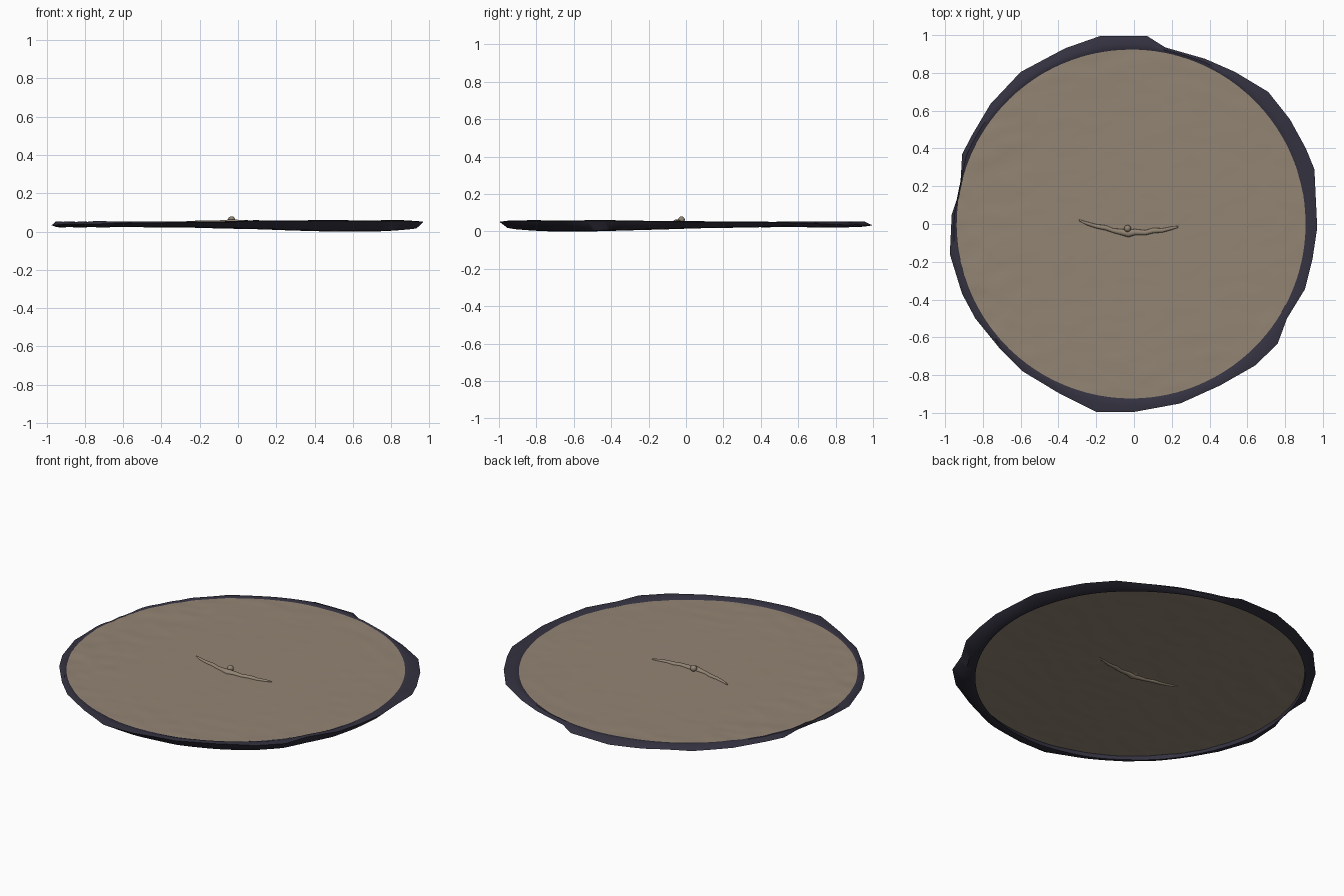
import bpy, bmesh, math
from mathutils import Vector, noise

if "Cube" in bpy.data.objects:
    bpy.data.objects.remove(bpy.data.objects["Cube"])

CX, R = -0.015, 0.925      # centre and radius of the tan disc


def material(name, rgb):
    m = bpy.data.materials.new(name)
    m.diffuse_color = (*rgb, 1)
    m.use_nodes = True
    m.node_tree.nodes["Principled BSDF"].inputs["Base Color"].default_value = m.diffuse_color
    return m


tan = material("tan clay", (0.29, 0.232, 0.172))
navy = material("dark navy", (0.034, 0.031, 0.05))


def finish(bm, name, mat, angle=50):
    me = bpy.data.meshes.new(name)
    bm.to_mesh(me)
    bm.free()
    ob = bpy.data.objects.new(name, me)
    bpy.context.collection.objects.link(ob)
    me.materials.append(mat)
    bpy.ops.object.select_all(action='DESELECT')
    ob.select_set(True)
    bpy.context.view_layer.objects.active = ob
    bpy.ops.object.shade_smooth_by_angle(angle=math.radians(angle))
    return ob


def sheet_z(x, y):
    """Slightly uneven sheet, rougher toward the edge and the left."""
    r = math.hypot(x - CX, y) / R
    rough = 0.0004 + 0.0022 * r ** 4 + (0.0025 * r * r if x < -0.55 else 0)
    return 0.048 + rough * noise.noise(Vector((x * 9, y * 16, 0.3))) \
        + 0.003 * r * r * noise.noise(Vector((x * 2, y * 2, 5)))


def loft(bm, rings, close):
    n = len(rings[0])
    pairs = list(zip(rings, rings[1:])) + ([(rings[-1], rings[0])] if close else [])
    for a, b in pairs:
        for i in range(n):
            j = (i + 1) % n
            bm.faces.new((a[i], b[i], b[j], a[j]))


# Thin sheet with light ripples
bm = bmesh.new()
SEG, RINGS = 160, 60
rings = []
for k in range(1, RINGS + 1):
    ring = []
    for i in range(SEG):
        a = 2 * math.pi * i / SEG
        x, y = CX + R * k / RINGS * math.cos(a), R * k / RINGS * math.sin(a)
        ring.append(bm.verts.new((x, y, sheet_z(x, y))))
    rings.append(ring)
loft(bm, rings, False)
bm.faces.new(rings[0])
finish(bm, "ground_disc", tan)

# Ragged rim: outer outline, counter-clockwise from the right
outline = [(.97, -.02), (.955, .29), (.91, .40), (.825, .555), (.71, .70), (.535, .805),
           (.375, .875), (.165, .935), (.07, .995), (-.18, .995), (-.365, .93), (-.60, .805),
           (-.76, .635), (-.855, .475), (-.91, .37), (-.92, .185), (-.965, .05), (-.975, -.16),
           (-.91, -.37), (-.84, -.50), (-.71, -.66), (-.59, -.78), (-.39, -.90), (-.2, -.995),
           (0, -.995), (.245, -.95), (.455, -.855), (.64, -.75), (.76, -.635), (.81, -.50),
           (.905, -.345), (.945, -.185)]
bm = bmesh.new()
rings = [[] for _ in range(6)]
SUB = 5
for i, p in enumerate(outline):
    q = outline[(i + 1) % len(outline)]
    for s in range(SUB):
        t = s / SUB
        x, y = p[0] + (q[0] - p[0]) * t, p[1] + (q[1] - p[1]) * t
        a = math.atan2(y, x - CX)
        ro = max(math.hypot(x - CX, y), R + 0.006)
        c, sn = math.cos(a), math.sin(a)
        # the front right corner hangs deepest
        deep = max(0, math.cos(a + math.radians(45))) ** 3
        wob = 0.005 * noise.noise(Vector((c * 3, sn * 3, 1)))
        edge = 0.042 + 0.009 * (c - sn) + wob
        low = max(0.0, 0.023 - 0.024 * deep + wob * (1 - deep))
        inner = R - 0.004 - 0.045 * deep
        w = ro - R
        zt = sheet_z(CX + R * c, R * sn)
        section = [(R, zt + 0.001), (R + 0.45 * w, max(zt, edge) + 0.004), (ro, edge),
                   (R + 0.5 * w - 0.015 * deep, low + 0.004), (inner, low),
                   (R - 0.006, zt - 0.003)]
        for ring, (r, z) in zip(rings, section):
            ring.append(bm.verts.new((CX + r * c, r * sn, z)))
loft(bm, rings, True)
bmesh.ops.recalc_face_normals(bm, faces=bm.faces)
finish(bm, "ragged_rim", navy)

# Small winged relief, running through the sheet so it shows on both sides
spine = [(-.29, .02, .004), (-.25, .003, .009), (-.2, -.012, .011), (-.15, -.02, .013),
         (-.11, -.035, .012), (-.065, -.043, .016), (-.03, -.05, .02), (.005, -.043, .016),
         (.06, -.046, .013), (.1, -.035, .014), (.15, -.034, .011), (.2, -.022, .009),
         (.235, -.015, .004)]
bm = bmesh.new()
N = 12
tube = []
for x, y, r in spine:
    tube.append([bm.verts.new((x, y + r * math.cos(2 * math.pi * k / N),
                               0.049 + 0.75 * r * math.sin(2 * math.pi * k / N)))
                 for k in range(N)])
loft(bm, tube, False)
bm.faces.new(tube[0])
bm.faces.new(tube[-1])
bmesh.ops.recalc_face_normals(bm, faces=bm.faces)
finish(bm, "wings_relief", tan)

# Head bump at the middle of the wings
bm = bmesh.new()
bmesh.ops.create_icosphere(bm, subdivisions=3, radius=0.018)
bmesh.ops.translate(bm, verts=bm.verts, vec=(-0.034, -0.024, 0.062))
finish(bm, "head_bump", tan)
